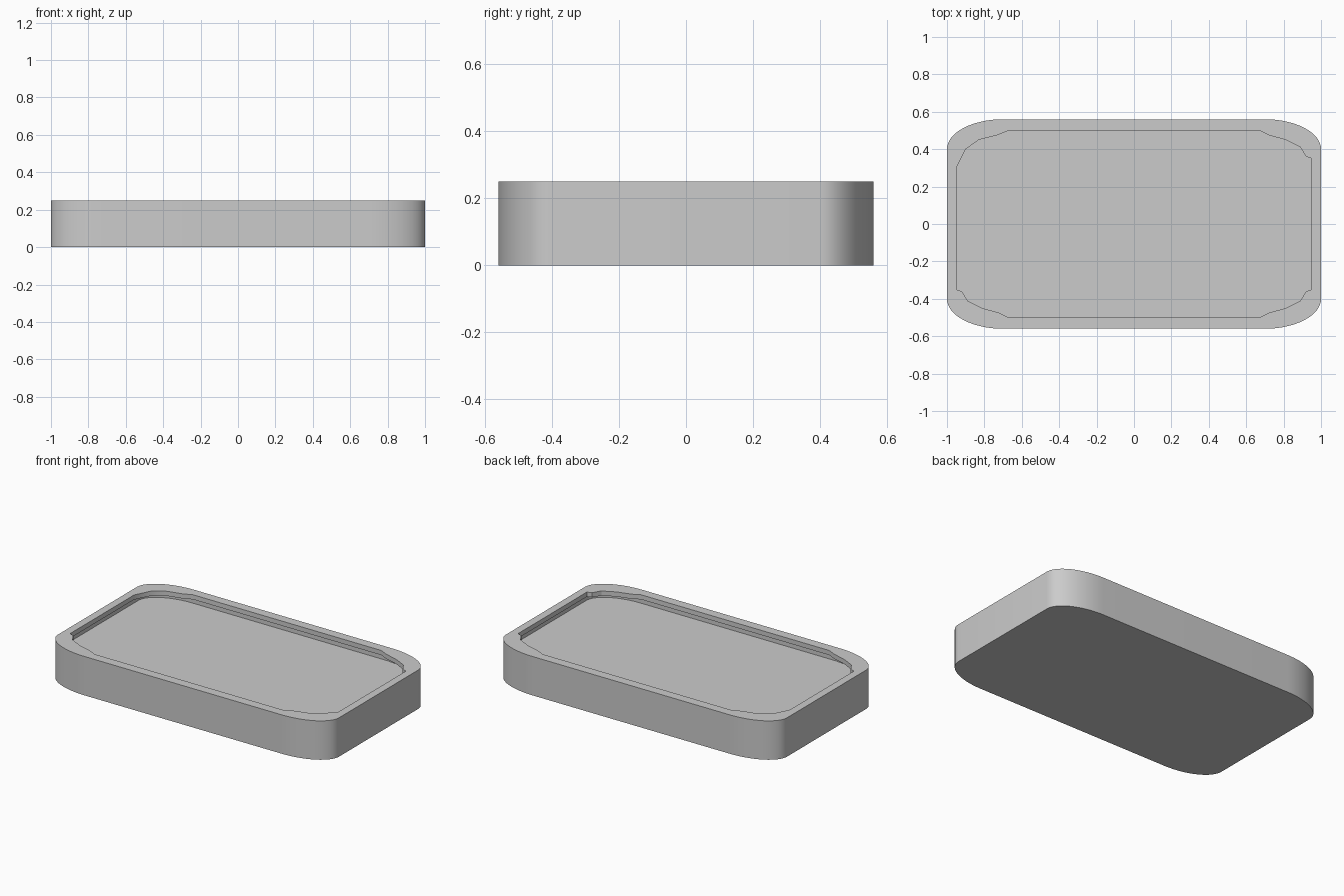
import bpy
import bmesh
from math import cos, sin, pi, radians

cube = bpy.data.objects.get("Cube")
if cube:
    bpy.data.objects.remove(cube, do_unlink=True)

grey = bpy.data.materials.new("light grey")
grey.use_nodes = True
colour = (0.6, 0.6, 0.6, 1)
grey.diffuse_color = colour
grey.node_tree.nodes["Principled BSDF"].inputs["Base Color"].default_value = colour

# Mirror signs of the four corners, counter-clockwise from +x +y
CORNERS = [(1, 1), (-1, 1), (-1, -1), (1, -1)]


def prism(name, outline, low, high):
    """Upright solid with the given plan outline."""
    bm = bmesh.new()
    base = bm.faces.new([bm.verts.new((x, y, low)) for x, y in outline])
    top = bmesh.ops.extrude_face_region(bm, geom=[base])["geom"]
    moved = [v for v in top if isinstance(v, bmesh.types.BMVert)]
    bmesh.ops.translate(bm, verts=moved, vec=(0, 0, high - low))
    bmesh.ops.recalc_face_normals(bm, faces=bm.faces)
    mesh = bpy.data.meshes.new(name)
    bm.to_mesh(mesh)
    bm.free()
    mesh.materials.append(grey)
    obj = bpy.data.objects.new(name, mesh)
    bpy.context.collection.objects.link(obj)
    return obj


def mirrored(corner_for):
    """Join four mirrored corners into one closed outline."""
    outline = []
    for sx, sy in CORNERS:
        points = [(sx * x, sy * y) for x, y in corner_for(sx, sy)]
        outline += points if sx * sy > 0 else points[::-1]
    return outline


def rounded(hx, hy, rx, ry, steps=16):
    """Rectangle with elliptical corners."""
    arc = [(hx - rx + rx * cos(i * pi / 2 / steps),
            hy - ry + ry * sin(i * pi / 2 / steps)) for i in range(steps + 1)]
    return mirrored(lambda sx, sy: arc)


# Opening in the lip: notched corners, one of them cut more simply
notched = [(0.95, 0.35), (0.92, 0.36), (0.89, 0.41),
           (0.81, 0.45), (0.72, 0.475), (0.67, 0.5)]
chamfered = [(0.95, 0.30), (0.90, 0.40), (0.83, 0.45), (0.73, 0.475), (0.67, 0.5)]
opening = mirrored(lambda sx, sy: chamfered if (sx, sy) == (-1, 1) else notched)

# Tray body, shallow cavity and the opening above it
tray = prism("tray", rounded(1, 0.56, 0.3, 0.16), 0, 0.25)
cutters = [prism("cavity_cutter", rounded(0.96, 0.51, 0.28, 0.15), 0.19, 0.22),
           prism("opening_cutter", opening, 0.205, 0.3)]

bpy.context.view_layer.objects.active = tray
for cutter in cutters:
    cutter.hide_render = True
    cut = tray.modifiers.new(cutter.name, "BOOLEAN")
    cut.operation = "DIFFERENCE"
    cut.solver = "EXACT"
    cut.object = cutter
    bpy.ops.object.modifier_apply(modifier=cut.name)
for cutter in cutters:
    bpy.data.objects.remove(cutter, do_unlink=True)

bpy.ops.object.select_all(action="DESELECT")
tray.select_set(True)
bpy.ops.object.shade_smooth_by_angle(angle=radians(30))
